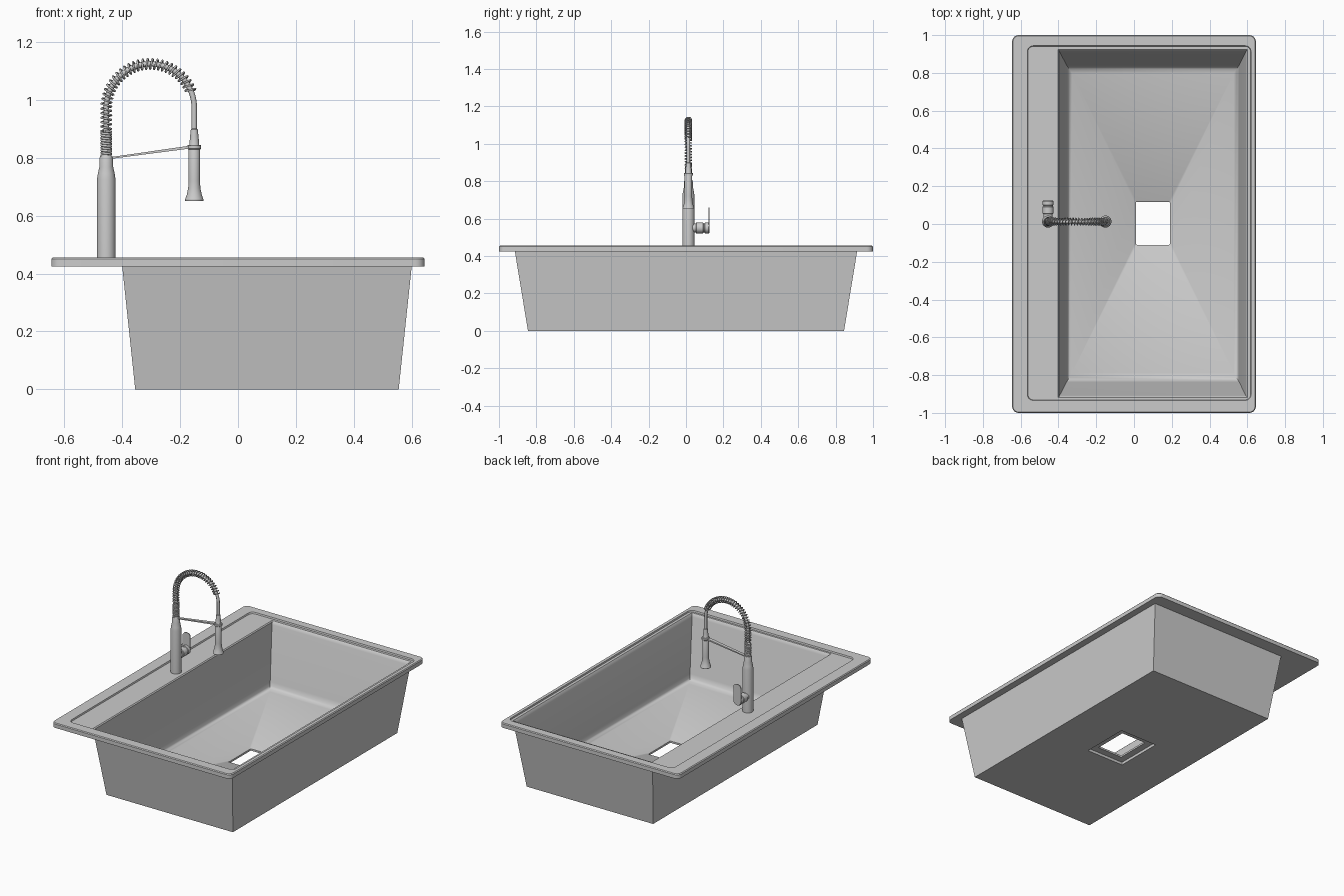
import bpy, bmesh, math
from mathutils import Vector, Matrix

if "Cube" in bpy.data.objects:
    bpy.data.objects.remove(bpy.data.objects["Cube"])

FX, FY = -0.455, 0.013      # faucet column position
ARC_R, ARC_Z = 0.152, 0.972  # arch of the spring hose
SX = FX + 2 * ARC_R          # spray head position


def finish(bm, name, angle=30):
    bmesh.ops.remove_doubles(bm, verts=bm.verts, dist=1e-5)
    bmesh.ops.recalc_face_normals(bm, faces=bm.faces)
    me = bpy.data.meshes.new(name)
    bm.to_mesh(me)
    bm.free()
    ob = bpy.data.objects.new(name, me)
    bpy.context.collection.objects.link(ob)
    smooth(ob, angle)
    return ob


def smooth(ob, angle=30):
    bpy.ops.object.select_all(action='DESELECT')
    ob.select_set(True)
    bpy.context.view_layer.objects.active = ob
    bpy.ops.object.shade_smooth_by_angle(angle=math.radians(angle))


def rounded_rect(x0, x1, y0, y1, r, n=6):
    pts = []
    for k, (cx, cy) in enumerate([(x1 - r, y1 - r), (x0 + r, y1 - r),
                                  (x0 + r, y0 + r), (x1 - r, y0 + r)]):
        for i in range(n + 1):
            a = math.pi / 2 * (k + i / n)
            pts.append((cx + r * math.cos(a), cy + r * math.sin(a)))
    return pts


def bridge(bm, a, b):
    n = len(a)
    for i in range(n):
        j = (i + 1) % n
        bm.faces.new((a[i], a[j], b[j], b[i]))


def lathe(name, profile, origin, axis='Z', n=32):
    """Closed solid of revolution from (radius, height) pairs."""
    bm = bmesh.new()
    rings = [[bm.verts.new((r * math.cos(2 * math.pi * i / n),
                            r * math.sin(2 * math.pi * i / n), z))
              for i in range(n)] for r, z in profile]
    for a, b in zip(rings, rings[1:]):
        bridge(bm, a, b)
    bm.faces.new(rings[0])
    bm.faces.new(rings[-1])
    m = Matrix.Translation(origin)
    if axis == 'Y':
        m = m @ Matrix.Rotation(-math.pi / 2, 4, 'X')
    bm.transform(m)
    return finish(bm, name)


def wire(name, pts, radius, res=2):
    cu = bpy.data.curves.new(name, 'CURVE')
    cu.dimensions = '3D'
    cu.bevel_depth, cu.bevel_resolution, cu.use_fill_caps = radius, res, True
    sp = cu.splines.new('POLY')
    sp.points.add(len(pts) - 1)
    for p, co in zip(sp.points, pts):
        p.co = (*co, 1)
    ob = bpy.data.objects.new(name, cu)
    bpy.context.collection.objects.link(ob)
    bpy.ops.object.select_all(action='DESELECT')
    ob.select_set(True)
    bpy.context.view_layer.objects.active = ob
    bpy.ops.object.convert(target='MESH')
    smooth(bpy.context.object, 60)


# Sink: one closed shell lofted from the drain up the basin, over the rim and back below
rings = [  # x0, x1, y0, y1, corner radius, z
    (0.01, 0.19, -0.11, 0.117, 0.006, 0.03),
    (0.003, 0.197, -0.117, 0.124, 0.008, 0.035),
    (-0.328, 0.528, -0.787, 0.797, 0, 0.050),
    (-0.342, 0.542, -0.812, 0.820, 0, 0.056),
    (-0.352, 0.552, -0.829, 0.833, 0, 0.070),
    (-0.357, 0.557, -0.837, 0.841, 0, 0.092),
    (-0.394, 0.592, -0.908, 0.912, 0, 0.425),
    (-0.396, 0.596, -0.913, 0.918, 0, 0.440),
    (-0.402, 0.600, -0.918, 0.924, 0, 0.446),
    (-0.562, 0.618, -0.931, 0.941, 0.03, 0.446),
    (-0.565, 0.620, -0.934, 0.944, 0.032, 0.455),
    (-0.640, 0.640, -0.995, 0.995, 0.028, 0.455),
    (-0.645, 0.645, -1.0, 1.0, 0.033, 0.450),
    (-0.645, 0.645, -1.0, 1.0, 0.033, 0.425),
    (-0.400, 0.600, -0.915, 0.915, 0, 0.425),
    (-0.355, 0.555, -0.845, 0.845, 0, 0.0),
    (-0.035, 0.235, -0.155, 0.162, 0, 0.0),
    (-0.035, 0.235, -0.155, 0.162, 0, 0.018),
    (0.01, 0.19, -0.11, 0.117, 0.006, 0.018),
]
bm = bmesh.new()
loops = [[bm.verts.new((x, y, r[5])) for x, y in rounded_rect(*r[:5])] for r in rings]
for a, b in zip(loops, loops[1:] + loops[:1]):
    bridge(bm, a, b)
bmesh.ops.remove_doubles(bm, verts=bm.verts, dist=1e-5)
finish(bm, "sink_basin", 35)

# Faucet column
lathe("faucet_column", [(0.032, 0.444), (0.032, 0.725), (0.029, 0.745), (0.024, 0.768),
                        (0.023, 0.80), (0.021, 0.805)], (FX, FY, 0))

# Handle: side valve with a groove, and an upright paddle lever
lathe("handle_valve", [(0.024, 0.0), (0.024, 0.04), (0.029, 0.042), (0.029, 0.078),
                       (0.025, 0.08), (0.025, 0.086), (0.029, 0.088), (0.029, 0.108),
                       (0.026, 0.112)], (FX, FY, 0.55), 'Y')
bm = bmesh.new()
outline = rounded_rect(FX - 0.027, FX + 0.027, 0.528, 0.66, 0.024)
sides = [[bm.verts.new((x, y, z)) for x, z in outline] for y in (0.119, 0.125)]
bridge(bm, *sides)
for s in sides:
    bm.faces.new(s)
finish(bm, "handle_lever")


# Hose path: straight up, then round the arch
def path(s):
    up = ARC_Z - 0.8
    if s < up:
        return Vector((FX, FY, 0.8 + s)), Vector((-1, 0, 0))
    a = math.pi - (s - up) / ARC_R
    n = Vector((math.cos(a), 0, math.sin(a)))
    return Vector((FX + ARC_R, FY, ARC_Z)) + n * ARC_R, n


total = ARC_Z - 0.8 + math.pi * ARC_R
hose = [path(total * i / 60)[0] for i in range(61)] + [Vector((SX, FY, 0.89))]
wire("inner_hose", hose, 0.0095, 3)


# Spring: tightly wound at the base, open along the arch
def coil(name, s0, s1, pitch, radius, thick):
    steps = int((s1 - s0) / pitch * 14)
    pts = []
    for i in range(steps + 1):
        c, n = path(s0 + (s1 - s0) * i / steps)
        a = 2 * math.pi * i / 14
        pts.append(c + radius * (math.cos(a) * n + math.sin(a) * Vector((0, 1, 0))))
    wire(name, pts, thick, 1)


coil("spring_base", 0.0, 0.092, 0.0085, 0.0165, 0.0042)
coil("spring_arch", 0.092, total - 0.37 * ARC_R, 0.0155, 0.0175, 0.0033)

# Spray head and the hose sleeve above it
lathe("spray_head", [(0.026, 0.655), (0.031, 0.65), (0.032, 0.655), (0.026, 0.672),
                     (0.021, 0.695), (0.020, 0.72), (0.020, 0.838), (0.017, 0.845),
                     (0.015, 0.87), (0.012, 0.898), (0.010, 0.90)], (SX, FY, 0))

# Support arm with the holder ring
lathe("holder_ring", [(0.022, 0.829), (0.024, 0.831), (0.024, 0.842), (0.022, 0.844)],
      (SX, FY, 0))
bm = bmesh.new()
ends = [[bm.verts.new((x, FY + sy * w, z + sz * h)) for sy, sz in
         ((-1, -1), (1, -1), (1, 1), (-1, 1))]
        for x, z, w, h in ((FX + 0.015, 0.799, 0.009, 0.003), (SX - 0.012, 0.837, 0.012, 0.005))]
bridge(bm, *ends)
for e in ends:
    bm.faces.new(e)
finish(bm, "support_arm")
